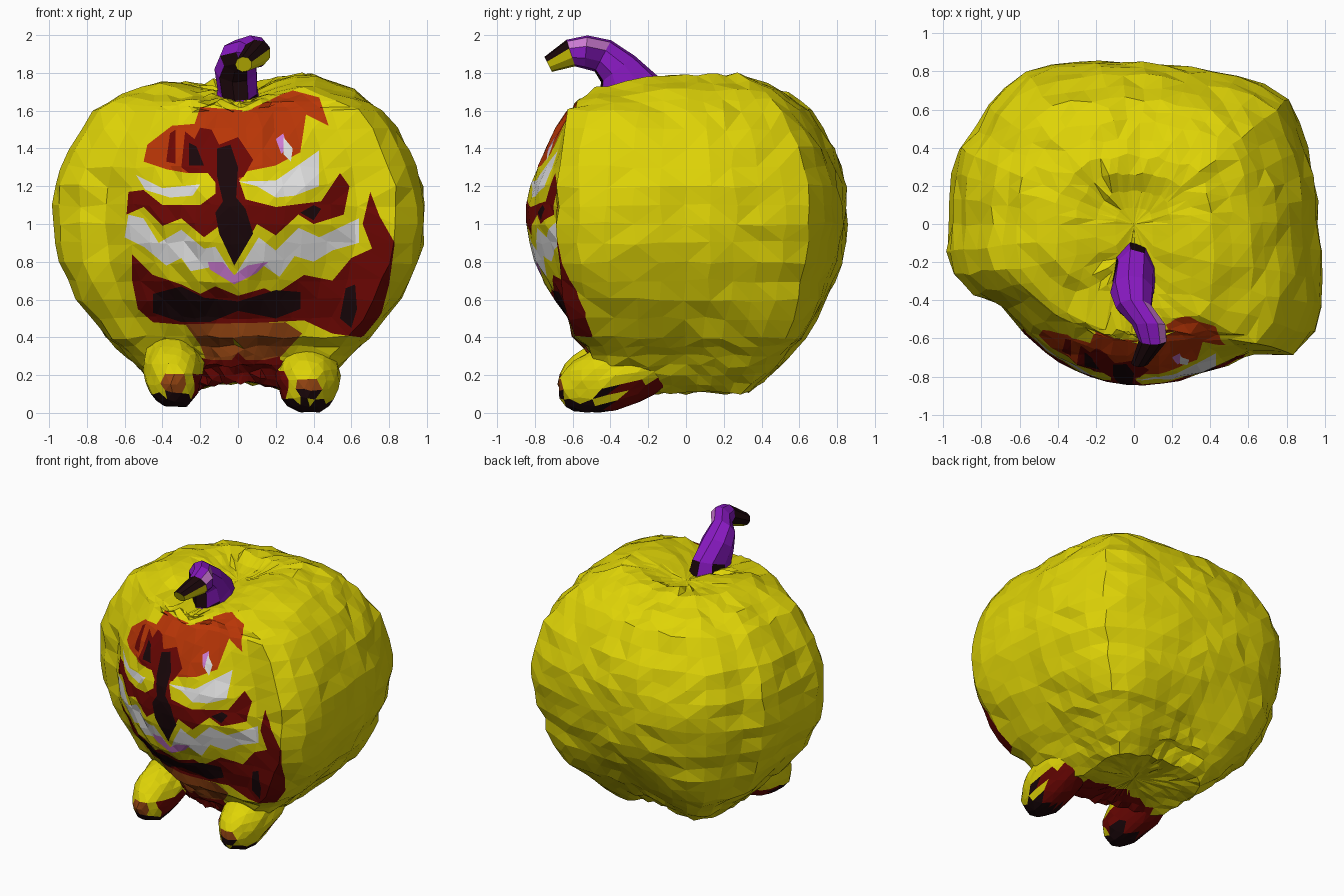
import bpy, bmesh, math, random
from mathutils import Vector

if "Cube" in bpy.data.objects:
    bpy.data.objects.remove(bpy.data.objects["Cube"])

random.seed(4)
COLOURS = {
    "yellow_skin": (0.74, 0.66, 0.002), "white_glow": (0.76, 0.76, 0.76),
    "orange_red": (0.48, 0.036, 0.002), "dark_red": (0.15, 0.002, 0.001),
    "black_brown": (0.010, 0.002, 0.003), "brown_orange": (0.30, 0.06, 0.006),
    "purple_stem": (0.25, 0.010, 0.54), "pink": (0.62, 0.20, 0.66)}
MATS = []
for name, rgb in COLOURS.items():
    m = bpy.data.materials.new(name)
    m.diffuse_color = (*rgb, 1)
    m.use_nodes = True
    m.node_tree.nodes["Principled BSDF"].inputs["Base Color"].default_value = m.diffuse_color
    MATS.append(m)
YELLOW, WHITE, ORANGE, RED, BLACK, BROWN, PURPLE, PINK = range(8)


def finish(bm, name):
    me = bpy.data.meshes.new(name)
    bm.to_mesh(me)
    bm.free()
    for m in MATS:
        me.materials.append(m)
    ob = bpy.data.objects.new(name, me)
    bpy.context.collection.objects.link(ob)
    return ob


def skin(bm, rings):
    """Join rings of vertices into quads; single-vertex rings are poles."""
    for a, b in zip(rings, rings[1:]):
        n = max(len(a), len(b))
        for i in range(n):
            j = (i + 1) % n
            if len(a) == 1:
                bm.faces.new((a[0], b[j], b[i]))
            elif len(b) == 1:
                bm.faces.new((a[i], a[j], b[0]))
            else:
                bm.faces.new((a[i], a[j], b[j], b[i]))


def inside(poly, x, z):
    hit = False
    for (x1, z1), (x2, z2) in zip(poly, poly[1:] + poly[:1]):
        if (z1 > z) != (z2 > z) and x < (x2 - x1) * (z - z1) / (z2 - z1) + x1:
            hit = not hit
    return hit


# Body: lobed plan outline (x, y) and a side profile (scale, height)
PLAN = [(.97, 0), (.96, .18), (.92, .33), (.88, .48), (.8, .67), (.5, .78), (.25, .82), (0, .85),
        (-.28, .84), (-.55, .8), (-.73, .68), (-.82, .5), (-.93, .38), (-.96, .2), (-.95, .04),
        (-.99, -.18), (-.92, -.32), (-.73, -.41), (-.5, -.47), (-.25, -.6), (0, -.68),
        (.3, -.67), (.6, -.67), (.84, -.68), (.94, -.58), (.99, -.38), (.98, -.15)]
POLAR = [(math.atan2(y, x) % (2 * math.pi), math.hypot(x, y)) for x, y in PLAN]
POLAR.append((2 * math.pi, POLAR[0][1]))
PROFILE = [(0, .12), (.2, .115), (.39, .105), (.5, .2), (.59, .3), (.70, .4), (.865, .6),
           (.965, .8), (1, 1.0), (.99, 1.2), (.915, 1.4), (.77, 1.6), (.63, 1.71),
           (.42, 1.795), (.2, 1.79), (0, 1.76)]
SIDES = 46


def plan(a):
    for (a1, r1), (a2, r2) in zip(POLAR, POLAR[1:]):
        if a1 <= a <= a2:
            return r1 + (r2 - r1) * (a - a1) / (a2 - a1)
    return POLAR[0][1]


def bulge(x, z):
    return -.84 + (.8 if x < 0 else .45) * x * x + .75 * (z - 1.05) ** 2


def body_point(a, r, z):
    s = min(.012, .03 * r)
    if a < math.pi and z < .7:  # fuller corners low at the back
        r *= 1 + .15 * math.sin(2 * a) ** 2 * min(1, (.7 - z) / .3)
    x, y = r * plan(a) * math.cos(a), plan(a) * math.sin(a)
    y *= r ** (.38 if z > .35 else .6) if y < 0 else r
    if z > 1.6:  # dip around the stem, sloping forward
        k = min(1, (z - 1.6) / .18)
        z -= k * (.09 * math.exp(-(x / .2) ** 2) * (1 if y < .2 else .5)
                  + .19 * max(0, -y - .1) + (.04 if x < -.15 else 0))
    if z < .25:  # hollow between the feet
        z += .055 * math.exp(-(x / .2) ** 2)
    if y < -.3 and x > -.68 and .2 < z < 1.66:
        y = min(y, bulge(x, z))
    j = lambda: random.uniform(-s, s)
    return (x + j(), y + j(), z + j())


bm = bmesh.new()
rings = []
levels = []
for p, q in zip(PROFILE, PROFILE[1:]):
    levels += [p, ((p[0] + q[0]) / 2, (p[1] + q[1]) / 2)]
levels.append(PROFILE[-1])
for r, z in levels:
    n = 1 if r == 0 else SIDES
    rings.append([bm.verts.new(body_point(2 * math.pi * i / SIDES, r, z)) for i in range(n)])
skin(bm, rings)
bmesh.ops.recalc_face_normals(bm, faces=bm.faces)
bmesh.ops.triangulate(bm, faces=bm.faces)

# Carved face: colour regions as front-view outlines (x, z), later ones on top
regions = []


def region(mat, *pts):
    regions.append((mat, list(pts)))


# forehead
region(ORANGE, (-.5, 1.33), (-.48, 1.42), (-.35, 1.52), (-.23, 1.53), (-.2, 1.62), (.05, 1.6),
       (.28, 1.71), (.43, 1.67), (.48, 1.52), (.36, 1.58), (.33, 1.38), (.2, 1.31),
       (.05, 1.28), (0, 1.22), (-.12, 1.22), (-.15, 1.27), (-.27, 1.27), (-.38, 1.29))
region(RED, (-.38, 1.33), (-.36, 1.48), (-.33, 1.5), (-.33, 1.32))
region(RED, (-.3, 1.3), (-.28, 1.49), (-.23, 1.45), (-.2, 1.51), (-.14, 1.5), (-.1, 1.42),
       (0, 1.46), (.08, 1.34), (.03, 1.25), (-.12, 1.22), (-.16, 1.27), (-.26, 1.27))
region(BLACK, (-.26, 1.31), (-.26, 1.43), (-.22, 1.41), (-.18, 1.31))
region(PINK, (.2, 1.45), (.24, 1.48), (.26, 1.41), (.23, 1.37))
region(WHITE, (.24, 1.46), (.29, 1.4), (.28, 1.33), (.24, 1.37))
# nose and cheeks
region(RED, (-.12, 1.25), (0, 1.25), (.04, 1.13), (.2, 1.09), (.44, 1.12), (.54, 1.27),
       (.59, 1.2), (.56, 1.05), (.4, 1.0), (.32, 1.05), (.2, .94), (.1, 1.0), (-.02, .78),
       (-.1, .99), (-.18, .93), (-.3, 1.03), (-.4, .99), (-.5, 1.09), (-.59, 1.05),
       (-.58, 1.17), (-.5, 1.18), (-.4, 1.1), (-.2, 1.1), (-.12, 1.16))
region(BLACK, (-.11, 1.4), (-.04, 1.42), (0, 1.3), (-.01, 1.14), (.04, 1.08), (.08, .95), (-.02, .78),
       (-.1, .95), (-.12, 1.06), (-.08, 1.12), (-.11, 1.25))
region(BLACK, (.33, 1.06), (.4, 1.1), (.44, 1.08), (.4, 1.02))
# eyes
region(WHITE, (-.54, 1.26), (-.4, 1.19), (-.2, 1.21), (-.24, 1.15), (-.36, 1.14), (-.49, 1.18))
region(WHITE, (0, 1.225), (.2, 1.23), (.33, 1.32), (.43, 1.39), (.43, 1.2), (.3, 1.15),
       (.2, 1.14), (.1, 1.2))
# jaw, with the darker lower lip
region(RED, (-.56, .84), (-.45, .73), (-.3, .68), (-.2, .63), (-.12, .67), (0, .62), (.14, .66),
       (.2, .63), (.35, .73), (.5, .7), (.6, .82), (.71, .87), (.66, 1.0), (.7, 1.17),
       (.75, 1.04), (.83, .9), (.8, .68), (.74, .45), (.65, .4), (.5, .42), (.35, .49),
       (-.2, .46), (-.45, .48), (-.53, .55), (-.56, .7))
region(BLACK, (-.45, .63), (-.3, .67), (-.18, .61), (0, .59), (.2, .65), (.33, .64), (.33, .55),
       (.2, .5), (0, .54), (-.15, .48), (-.3, .48), (-.45, .53))
region(BLACK, (.54, .5), (.57, .66), (.62, .68), (.63, .55), (.6, .45))
region(BROWN, (-.28, .47), (.25, .48), (.34, .42), (.21, .28), (-.17, .28), (-.2, .36))
region(RED, (-.19, .29), (-.05, .26), (.0, .32), (.06, .26), (.22, .3), (.26, .1), (-.22, .1))
# zigzag mouth and tongue
region(WHITE, (-.6, .93), (-.58, 1.05), (-.5, 1.03), (-.42, .9), (-.3, .97), (-.18, .87),
       (-.12, .88), (-.02, .72), (.11, .93), (.2, .86), (.32, .98), (.43, .93), (.64, 1.03),
       (.64, .9), (.5, .86), (.4, .8), (.3, .83), (.22, .72), (.12, .79), (0, .69),
       (-.15, .77), (-.25, .75), (-.3, .82), (-.38, .78), (-.5, .88))
region(PINK, (-.16, .8), (-.15, .76), (-.02, .68), (.1, .74), (.16, .8), (.05, .78),
       (-.02, .73), (-.08, .8))

# Cut the front skin along every outline edge
for mat, pts in regions:
    for (x1, z1), (x2, z2) in zip(pts, pts[1:] + pts[:1]):
        lo_x, hi_x, lo_z, hi_z = min(x1, x2), max(x1, x2), min(z1, z2), max(z1, z2)
        near = set()
        for f in bm.faces:
            v0 = f.verts[0].co
            if v0.y > -.2 or abs(v0.x - x1) > .6 or abs(v0.z - z1) > .5:
                continue
            xs = [v.co.x for v in f.verts]
            zs = [v.co.z for v in f.verts]
            if max(xs) > lo_x and min(xs) < hi_x and max(zs) > lo_z and min(zs) < hi_z:
                near.add(f)
                near.update(f.edges)
                near.update(f.verts)
        if near:
            bmesh.ops.bisect_plane(bm, geom=list(near), dist=1e-5, plane_co=(x1, 0, z1),
                                   plane_no=Vector((z2 - z1, 0, x1 - x2)).normalized())
bm.normal_update()
for f in bm.faces:
    c = f.calc_center_median()
    if c.y < -.3 and f.normal.y < -.3:
        for mat, pts in regions:
            if inside(pts, c.x, c.z):
                f.material_index = mat
    if c.z < .28 and c.y < -.15 and abs(c.x) < .3:
        f.material_index = f.material_index or RED

# Sink the glowing eyes and mouth into the shell
glow = [f for f in bm.faces if f.material_index == WHITE]
out = bmesh.ops.extrude_face_region(bm, geom=glow)["geom"]
caps = {g for g in out if isinstance(g, bmesh.types.BMFace)}
bmesh.ops.translate(bm, vec=(0, .03, 0), verts=[g for g in out if isinstance(g, bmesh.types.BMVert)])
for f in caps:
    for e in f.edges:
        for w in e.link_faces:
            if w not in caps:
                w.material_index = YELLOW
finish(bm, "pumpkin_body")

# Stem: bent tapering tube with a yellow cut end
PATH = [(0, -.29, 1.62, .21), (0, -.30, 1.71, .18), (-.01, -.36, 1.82, .115), (.0, -.44, 1.89, .095),
        (.08, -.53, 1.91, .09), (.1, -.61, 1.905, .075), (.03, -.73, 1.845, .045)]
bm = bmesh.new()
rings = []
for i, p in enumerate(PATH):
    c = Vector(p[:3])
    d = Vector(PATH[min(i + 1, len(PATH) - 1)][:3]) - Vector(PATH[max(i - 1, 0)][:3])
    side = Vector((1, 0, 0))
    up = d.cross(side).normalized()
    rings.append([bm.verts.new(c + p[3] * (side * math.cos(t) * (.6 if i < 2 else 1) + up * math.sin(t)))
                  for t in (2 * math.pi * (k + .5) / 9 for k in range(9))])
skin(bm, rings)
tip = bm.faces.new(rings[-1])
bmesh.ops.recalc_face_normals(bm, faces=bm.faces)
for k, f in enumerate(bm.faces):
    c, n = f.calc_center_median(), f.normal
    f.material_index = PURPLE
    if n.y < -.6 and n.z < .25 or c.y < -.63 or (c.z < 1.71 and k % 2):
        f.material_index = BLACK
    elif -.6 < c.y < -.46 and n.x > .5 and n.z > .4:
        f.material_index = PINK
    if c.y < -.64 and n.z < -.2:
        f.material_index = YELLOW
tip.material_index = YELLOW
finish(bm, "stem")


# Feet: stubby lobes leaning forward to the toe, with stained soles
def foot(name, x, width, low):
    bm = bmesh.new()
    bmesh.ops.create_icosphere(bm, subdivisions=3, radius=1)
    for v in bm.verts:
        u = v.co.copy()
        lift = .07 * max(0, u.y + .3)
        v.co = (x + u.x * width * (1 + .08 * u.z) + random.uniform(-.008, .008),
                -.38 + u.y * (.29 if u.y < 0 else .38) + .07 * u.z + random.uniform(-.008, .008),
                max(low, low + .17 + u.z * .2 + lift) + random.uniform(0, .01))
    bm.normal_update()
    for f in bm.faces:
        c, n = f.calc_center_median(), f.normal
        if n.z < -.5:
            f.material_index = BLACK if c.y < -.4 else RED
        elif c.z < low + .05:
            f.material_index = RED
        elif n.y < -.8 and abs(c.x - x) < .08 and c.z < .19:
            f.material_index = BLACK if c.z < .12 else BROWN
        elif abs(c.x) < abs(x) - .11 and c.z < .22:
            f.material_index = RED
    finish(bm, name)


foot("left_foot", -.34, .16, .03)
foot("right_foot", .37, .17, 0)
